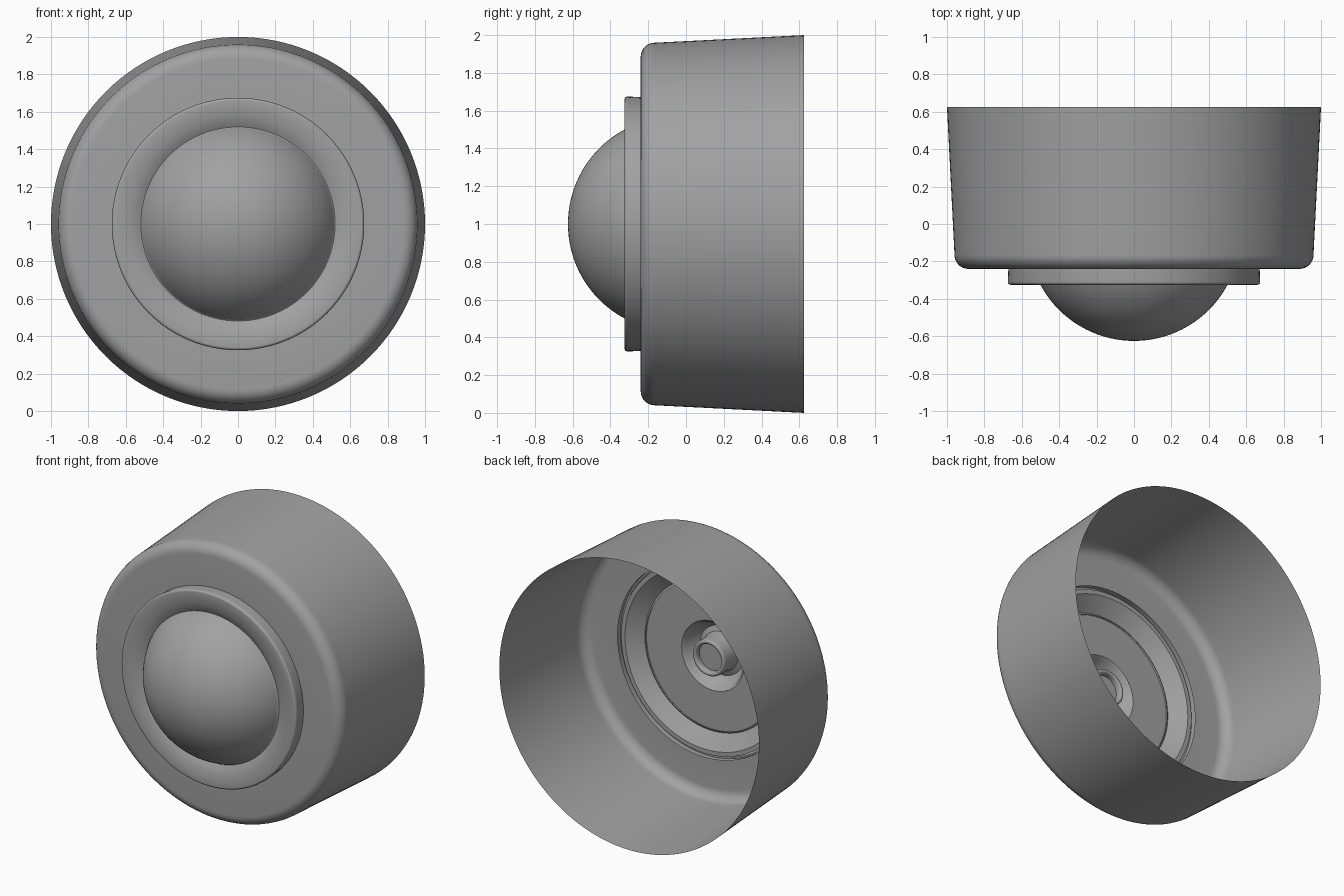
import bpy, bmesh, math
from mathutils import Matrix, Vector

cube = bpy.data.objects.get("Cube")
if cube:
    bpy.data.objects.remove(cube, do_unlink=True)

grey = bpy.data.materials.new("plain_grey")
grey.use_nodes = True
COLOUR = (0.36, 0.36, 0.36, 1)
grey.diffuse_color = COLOUR
grey.node_tree.nodes["Principled BSDF"].inputs["Base Color"].default_value = COLOUR


def arc(cr, cy, radius, start, end, steps=8):
    """Arc points (r, y); angles in degrees, 0 = outwards, -90 = front."""
    angles = [math.radians(start + (end - start) * i / steps) for i in range(steps + 1)]
    return [(cr + radius * math.cos(a), cy + radius * math.sin(a)) for a in angles]


def lathe(name, profile, segments=96):
    """Turn an (r, y) profile around the front-to-back axis at z = 1."""
    bm = bmesh.new()
    verts = [bm.verts.new((r, y, 1)) for r, y in profile]
    edges = [bm.edges.new(pair) for pair in zip(verts, verts[1:])]
    bmesh.ops.spin(bm, geom=verts + edges, cent=(0, 0, 1), axis=(0, 1, 0),
                   angle=math.tau, steps=segments, use_duplicate=False)
    bmesh.ops.remove_doubles(bm, verts=bm.verts, dist=0.0005)
    bmesh.ops.recalc_face_normals(bm, faces=bm.faces)
    mesh = bpy.data.meshes.new(name)
    bm.to_mesh(mesh)
    bm.free()
    mesh.materials.append(grey)
    obj = bpy.data.objects.new(name, mesh)
    bpy.context.collection.objects.link(obj)
    bpy.ops.object.select_all(action='DESELECT')
    obj.select_set(True)
    bpy.context.view_layer.objects.active = obj
    bpy.ops.object.shade_smooth_by_angle(angle=math.radians(35))
    return obj


# Open-backed tapered shell with a rounded front edge
lathe("shell", [(1.0, 0.625)] + arc(0.885, -0.165, 0.075, 3, -90) + [(0.66, -0.24)], 128)

# Raised collar whose face dips towards the dome
lathe("collar", [(0.67, -0.2)] + arc(0.66, -0.31, 0.015, 0, -90, 5)
      + [(0.62, -0.322), (0.58, -0.315), (0.54, -0.302), (0.505, -0.28)])

# Front dome
lathe("dome", arc(0, -0.058, 0.567, -25, -90, 24))

# Flared cup behind the collar
lathe("inner_cup", [(0.65, -0.215), (0.62, -0.215), (0.51, -0.295), (0.24, -0.295)])

# Round recess and central socket post
lathe("socket", [(0.24, -0.295), (0.225, -0.31), (0.21, -0.36), (0.17, -0.395), (0.135, -0.38),
                 (0.125, -0.34)] + arc(0.11, -0.26, 0.015, 0, 180, 8)
      + [(0.095, -0.285), (0, -0.285)], 64)
